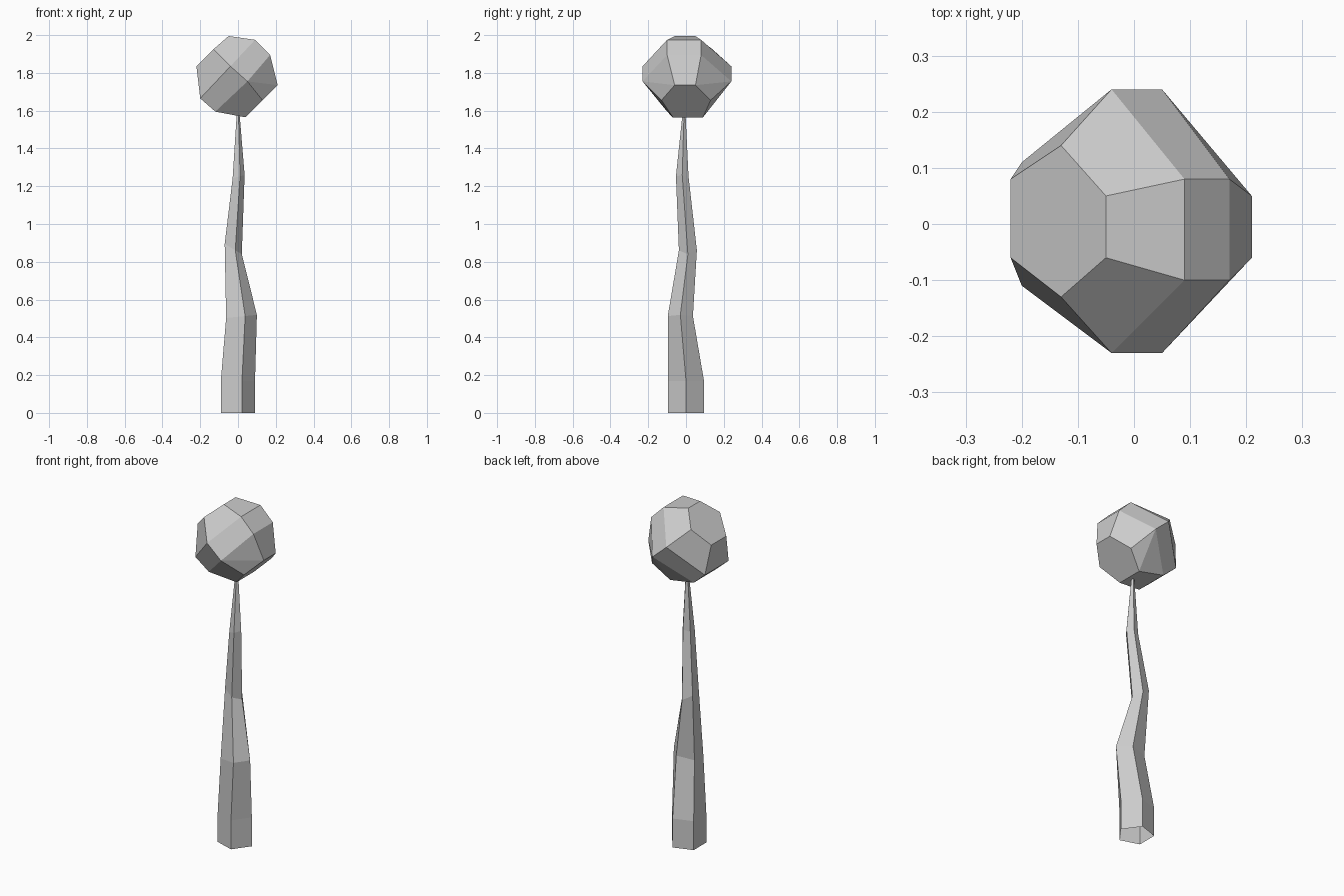
import bpy, bmesh, math
from mathutils import Vector

SIDES = 5

cube = bpy.data.objects.get("Cube")
if cube:
    bpy.data.objects.remove(cube, do_unlink=True)


def make_material(name, colour):
    mat = bpy.data.materials.new(name)
    mat.use_nodes = True
    mat.diffuse_color = colour
    mat.node_tree.nodes["Principled BSDF"].inputs["Base Color"].default_value = colour
    return mat


def finish(bm, name, mat):
    """Turn a bmesh into a flat shaded object."""
    mesh = bpy.data.meshes.new(name)
    bm.to_mesh(mesh)
    bm.free()
    mesh.materials.append(mat)
    obj = bpy.data.objects.new(name, mesh)
    bpy.context.collection.objects.link(obj)
    return obj


def pentagon_ring(bm, x, y, z, radius_x, radius_y, tilt):
    """One trunk section; tilt lifts the ring as x grows."""
    ring = []
    for i in range(SIDES):
        angle = math.tau * i / SIDES
        dx = radius_x * math.cos(angle)
        dy = radius_y * math.sin(angle)
        ring.append(bm.verts.new((x + dx, y + dy, z + tilt * dx)))
    return ring


grey = make_material("plain grey", (0.6, 0.6, 0.6, 1))

# Trunk: crooked, tapering five-sided tube, open underneath
# x, y, z, radius x, radius y, tilt
sections = [
    (-0.01, 0, 0, 0.1, 0.1, 0),
    (-0.01, 0, 0.17, 0.1, 0.1, 0),
    (0.01, -0.03, 0.51, 0.09, 0.07, 0.1),
    (-0.03, 0.01, 0.87, 0.05, 0.05, -0.6),
    (0, -0.02, 1.25, 0.035, 0.035, 0.25),
    (0, -0.01, 1.6, 0.007, 0.007, 0),
]
bm = bmesh.new()
rings = [pentagon_ring(bm, *section) for section in sections]
for low, high in zip(rings, rings[1:]):
    for i in range(SIDES):
        j = (i + 1) % SIDES
        bm.faces.new((low[i], low[j], high[j], high[i]))
finish(bm, "trunk", grey)

# Crown: faceted ball, the hull of front and back corner pairs
# x, height above the crown's middle, front y, back y, in hundredths
corner_pairs = [
    (-4, 5, -23, 24), (5, -3, -23, 24),
    (-13, 14, -13, 14), (13, -13, -13, 13),
    (9, 19, -10, 8), (17, 11, -10, 8),
    (-20, -12, -11, 11), (-12, -19, -10, 10),
    (-5, 21, -6, 5), (-22, 5, -6, 8),
    (21, -5, -6, 5), (4, -22, -7, 9),
]
crown_middle = Vector((0, 0, 1.785))
bm = bmesh.new()
for x, height, front, back in corner_pairs:
    for y in (front, back):
        bm.verts.new(crown_middle + Vector((x, y, height)) / 100)
bmesh.ops.convex_hull(bm, input=bm.verts[:])
bmesh.ops.dissolve_limit(bm, angle_limit=math.radians(7),
                         verts=bm.verts[:], edges=bm.edges[:])
bmesh.ops.recalc_face_normals(bm, faces=bm.faces[:])
finish(bm, "crown", grey)
